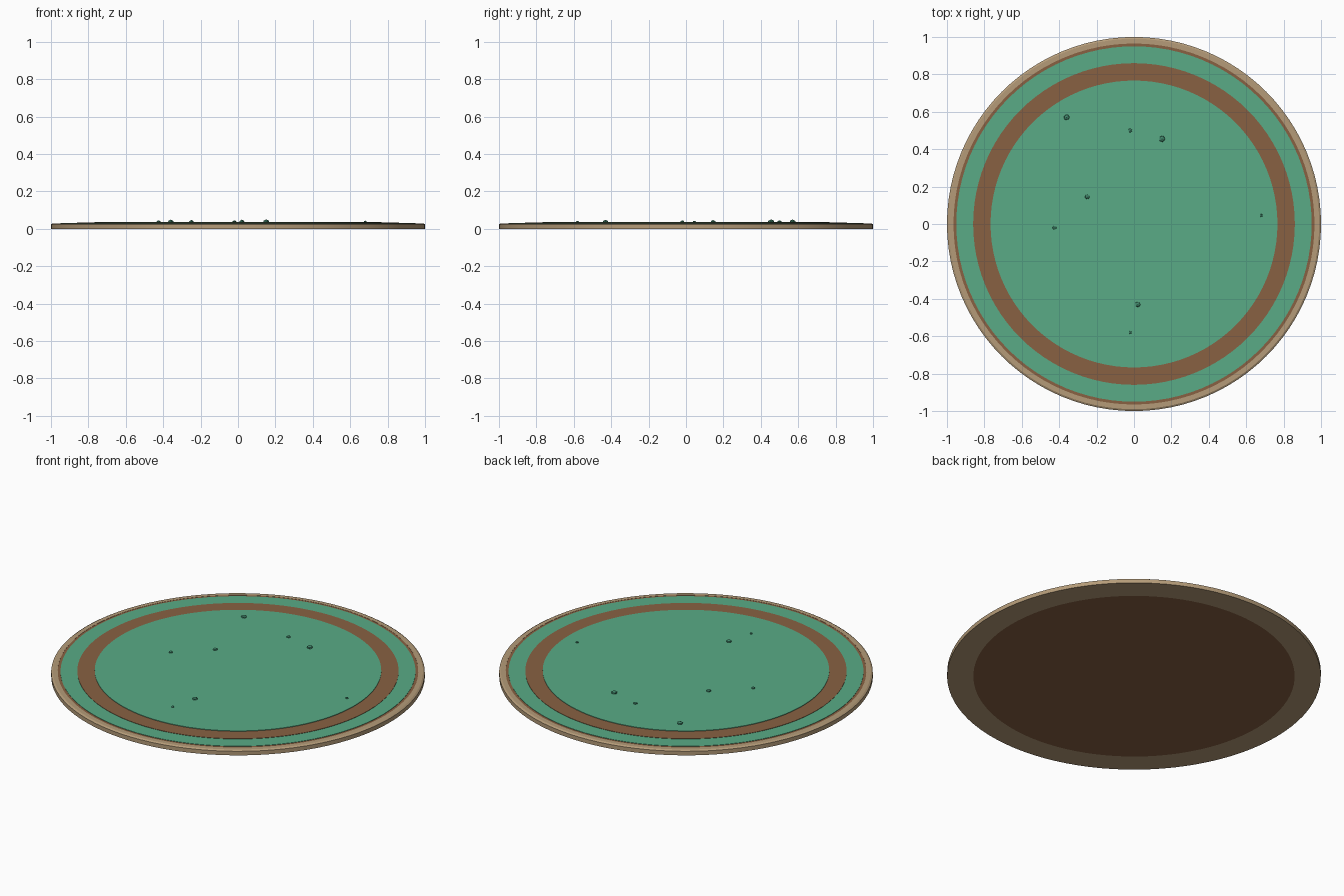
import bpy, bmesh, math

cube = bpy.data.objects.get("Cube")
if cube:
    bpy.data.objects.remove(cube, do_unlink=True)

SIDES = 96


def material(name, rgb):
    m = bpy.data.materials.new(name)
    m.use_nodes = True
    m.diffuse_color = (*rgb, 1)
    m.node_tree.nodes["Principled BSDF"].inputs["Base Color"].default_value = (*rgb, 1)
    return m


tan = material("tan", (0.46, 0.33, 0.19))
brown = material("brown", (0.25, 0.12, 0.055))
green = material("green", (0.10, 0.41, 0.24))
dark_green = material("dark green", (0.05, 0.23, 0.14))


def finish(name, bm, mat):
    bmesh.ops.recalc_face_normals(bm, faces=bm.faces)
    me = bpy.data.meshes.new(name)
    bm.to_mesh(me)
    bm.free()
    me.materials.append(mat)
    ob = bpy.data.objects.new(name, me)
    bpy.context.collection.objects.link(ob)
    bpy.ops.object.select_all(action='DESELECT')
    ob.select_set(True)
    bpy.context.view_layer.objects.active = ob
    return ob


def ring(name, profile, mat):
    """Revolve a closed (radius, height) profile around z."""
    bm = bmesh.new()
    loops = []
    for r, z in profile:
        if r == 0:
            loops.append([bm.verts.new((0, 0, z))] * SIDES)
        else:
            angles = [2 * math.pi * i / SIDES for i in range(SIDES)]
            loops.append([bm.verts.new((r * math.cos(a), r * math.sin(a), z)) for a in angles])
    for k, a in enumerate(loops):
        b = loops[(k + 1) % len(loops)]
        for i in range(SIDES):
            j = (i + 1) % SIDES
            corners = list(dict.fromkeys((a[i], a[j], b[j], b[i])))
            if len(corners) > 2:
                bm.faces.new(corners)
    finish(name, bm, mat)
    bpy.ops.object.shade_smooth_by_angle(angle=math.radians(30))


def band(name, inner, outer, low, high, mat):
    ring(name, [(outer, low), (outer, high), (inner, high), (inner, low)], mat)


# Outer rim with a softened top edge
ring("outer_rim", [(1, 0), (1, 0.024), (0.99, 0.03), (0.965, 0.03), (0.965, 0.004),
                   (0.86, 0.004), (0.86, 0)], tan)

# Flat inlaid surface, stepping up slightly towards the middle
band("rim_trim", 0.95, 0.965, 0.004, 0.029, brown)
band("outer_inlay", 0.86, 0.95, 0.004, 0.031, green)
ring("core_disc", [(0, 0), (0.86, 0), (0.86, 0.033), (0, 0.033)], brown)
ring("centre_inlay", [(0, 0.032), (0.767, 0.032), (0.767, 0.036), (0, 0.036)], green)

# Small scattered pebbles
pebbles = [(-0.36, 0.57, 0.017), (-0.02, 0.50, 0.012), (0.15, 0.455, 0.018),
           (-0.25, 0.145, 0.014), (0.68, 0.045, 0.009), (-0.425, -0.02, 0.012),
           (0.02, -0.43, 0.016), (-0.02, -0.58, 0.009)]
for n, (x, y, r) in enumerate(pebbles, 1):
    bm = bmesh.new()
    bmesh.ops.create_icosphere(bm, subdivisions=1, radius=r)
    bmesh.ops.scale(bm, vec=(1, 1, 0.75), verts=bm.verts)
    bmesh.ops.translate(bm, vec=(x, y, 0.037), verts=bm.verts)
    finish(f"pebble_{n}", bm, dark_green)
